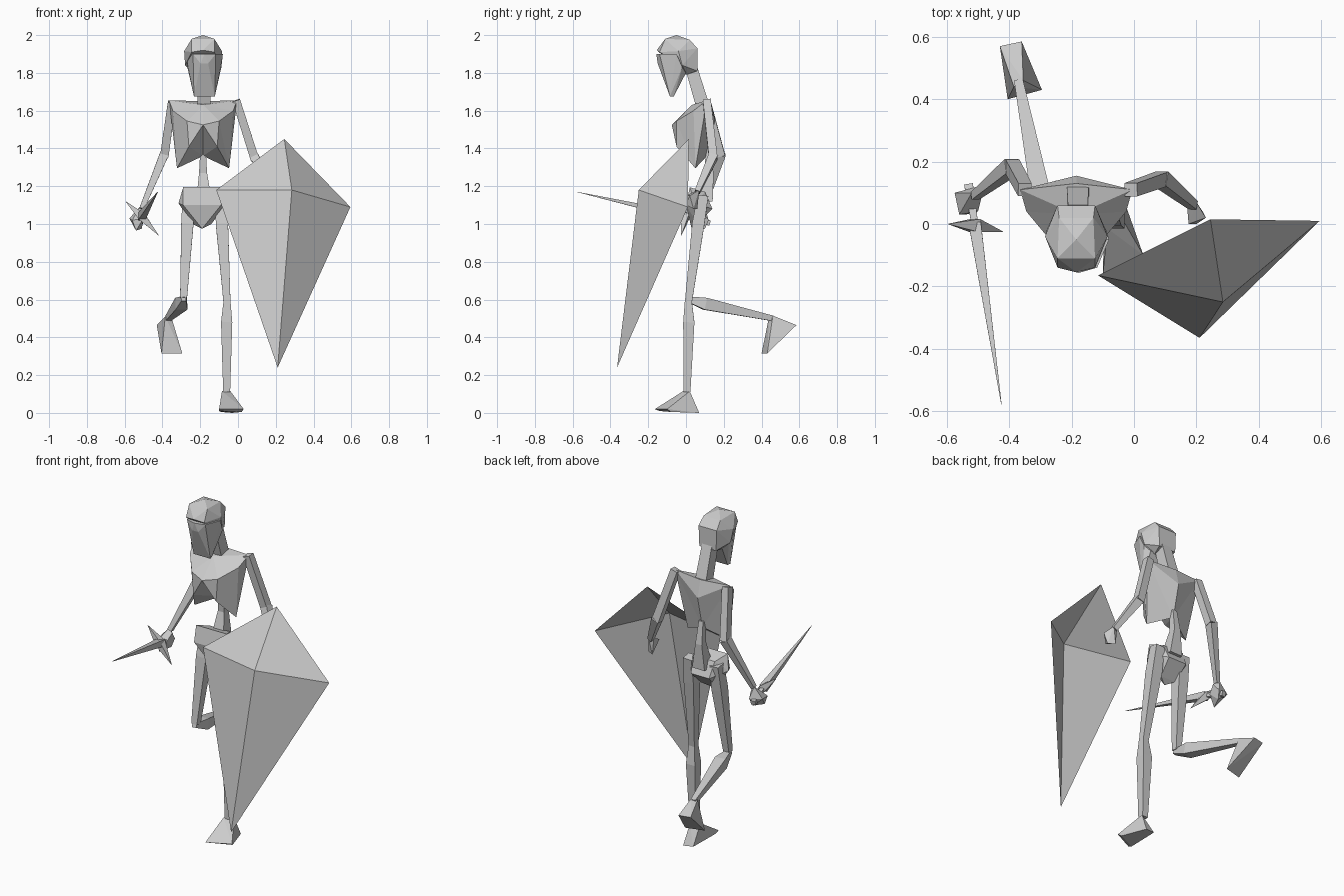
import bpy, bmesh
from math import pi, cos, sin
from mathutils import Vector

if "Cube" in bpy.data.objects:
    bpy.data.objects.remove(bpy.data.objects["Cube"])

GREY = (0.6, 0.6, 0.6, 1)
mat = bpy.data.materials.new("bone grey")
mat.use_nodes = True
mat.diffuse_color = GREY
mat.node_tree.nodes["Principled BSDF"].inputs["Base Color"].default_value = GREY


def finish(name, bm):
    bmesh.ops.recalc_face_normals(bm, faces=bm.faces)
    mesh = bpy.data.meshes.new(name)
    bm.to_mesh(mesh)
    bm.free()
    mesh.materials.append(mat)
    ob = bpy.data.objects.new(name, mesh)
    bpy.context.collection.objects.link(ob)
    return ob


def hull(name, points, mirror_x=None):
    """Faceted solid around points; with mirror_x, x is a half width."""
    bm = bmesh.new()
    for x, y, z in points:
        xs = {x} if mirror_x is None else {mirror_x + x, mirror_x - x}
        for px in xs:
            bm.verts.new((px, y, z))
    res = bmesh.ops.convex_hull(bm, input=bm.verts)
    loose = [v for v in bm.verts if not v.link_faces]
    bmesh.ops.delete(bm, geom=loose, context='VERTS')
    return finish(name, bm)


def limb(name, path, sides=4):
    """Faceted bone through (point, radius) stations."""
    bm = bmesh.new()
    pts = [Vector(p) for p, r in path]
    axis = (pts[-1] - pts[0]).normalized()
    u = axis.cross(Vector((0, 1, 0)) if abs(axis.y) < 0.7 else Vector((0, 0, 1))).normalized()
    w = axis.cross(u)
    rings = []
    for p, (_, r) in zip(pts, path):
        angles = [2 * pi * (i + 0.5) / sides for i in range(sides)]
        rings.append([bm.verts.new(p + r * (u * cos(a) + w * sin(a))) for a in angles])
    for a, b in zip(rings, rings[1:]):
        for i in range(sides):
            j = (i + 1) % sides
            bm.faces.new((a[i], a[j], b[j], b[i]))
    bm.faces.new(rings[0])
    bm.faces.new(rings[-1])
    return finish(name, bm)


def sheet(name, verts, faces):
    bm = bmesh.new()
    vs = {k: bm.verts.new(p) for k, p in verts.items()}
    for f in faces.split():
        bm.faces.new([vs[k] for k in f])
    return finish(name, bm)


# Head: cranium and tapering face
hull("cranium", [
    (0, -.05, 2), (.06, -.11, 1.98), (0, -.155, 1.92), (.06, -.14, 1.91),
    (.1, -.04, 1.915), (.055, .02, 1.975), (.06, .06, 1.93), (.055, .06, 1.81),
    (.095, -.02, 1.84), (.04, .0, 1.79)], -.185)
hull("face", [
    (0, -.157, 1.9), (.06, -.14, 1.9), (.098, -.05, 1.9), (.09, -.02, 1.83),
    (.02, -.15, 1.85), (.055, -.085, 1.675), (.05, -.065, 1.675), (.06, 0, 1.8)], -.178)
limb("neck", [((-.18, .03, 1.82), .045), ((-.18, .09, 1.62), .05)])

# Rib cage: half shell, mirrored; letters name the corners
ribs = sheet("rib_cage", {
    "S": (.18, .11, 1.655), "N": (0, .03, 1.63), "T": (0, .13, 1.65),
    "A": (.16, .04, 1.6), "P": (.085, -.05, 1.545), "M": (0, -.075, 1.525),
    "Q": (.075, -.05, 1.41), "B": (.138, .05, 1.295), "W": (0, .11, 1.36),
    "K": (0, .155, 1.55)},
    "TNS NAS NPA NMP APB PQB PMQ MWQ QWB ABS SBW SWK SKT")
ribs.location.x = -.185
mod = ribs.modifiers.new("mirror", 'MIRROR')
mod.use_clip = True

# Spine and pelvis
limb("spine", [((-.185, .11, 1.4), .02), ((-.185, .125, 1.27), .03),
               ((-.18, .1, 1.12), .058)])
hull("pelvis", [
    (.1, .02, 1.195), (.02, .06, 1.17), (.125, .05, 1.11), (.1, -.0, 1.1),
    (.06, .14, 1.08), (.07, .1, 1.17), (0, .03, .975), (.05, .06, 1.0)], -.19)

# Arms
limb("right_upper_arm", [((-.35, .11, 1.645), .03), ((-.39, .185, 1.36), .032)])
limb("right_forearm", [((-.39, .185, 1.37), .034), ((-.51, .09, 1.08), .018)])
hull("right_hand", [
    (-.52, .1, 1.09), (-.49, .08, 1.07), (-.575, .1, 1.03), (-.56, .03, 1.02),
    (-.5, .04, 1.03), (-.5, .12, 1.02), (-.54, .03, .965), (-.51, .1, .975)])
limb("left_upper_arm", [((-.01, .11, 1.655), .03), ((.09, .145, 1.34), .032)])
limb("left_forearm", [((.085, .145, 1.36), .034), ((.19, .06, 1.17), .02)])
hull("left_hand", [
    (.17, .06, 1.18), (.2, .07, 1.18), (.175, .0, 1.15), (.23, .02, 1.15),
    (.18, .06, 1.08), (.22, .04, 1.08), (.2, .0, 1.1)])

# Legs
limb("right_thigh", [((-.265, .09, 1.15), .04), ((-.268, .065, 1.0), .046),
                     ((-.288, .015, .61), .026)])
limb("right_shin", [((-.288, .0, .605), .018), ((-.3, .1, .578), .045),
                    ((-.37, .46, .5), .02)])
hull("right_foot", [
    (-.43, .57, .465), (-.36, .585, .465), (-.405, .4, .315), (-.295, .43, .315),
    (-.385, .44, .51), (-.355, .46, .515)])
limb("left_thigh", [((-.09, .09, 1.15), .04), ((-.085, .065, 1.0), .046),
                    ((-.058, .012, .58), .026)])
limb("left_shin", [((-.058, .012, .6), .025), ((-.06, .015, .48), .042),
                   ((-.06, .005, .11), .026)])
hull("left_foot", [
    (-.085, -.015, .115), (-.04, .02, .115), (-.1, -.165, .02), (.03, -.1, .02),
    (-.1, -.14, .01), (.02, -.08, .005), (-.09, .06, .005), (-.03, .07, 0)])

# Sword: blade, spindle guard, grip
limb("sword_blade", [((-.51, .0, 1.04), .028), ((-.425, -.578, 1.17), .001)])
limb("sword_guard", [((-.595, 0, 1.12), .001), ((-.51, -.005, 1.04), .03),
                     ((-.42, -.025, .94), .001)])
limb("sword_grip", [((-.51, 0, 1.04), .015), ((-.53, .125, 1.005), .02)])

# Shield: four facets meeting at a boss
sheet("shield", {
    "C": (.285, -.25, 1.18), "T": (.245, .015, 1.45), "R": (.595, .01, 1.09),
    "B": (.21, -.365, .24), "L": (-.115, -.165, 1.18)}, "CTL CLB CBR CRT")
